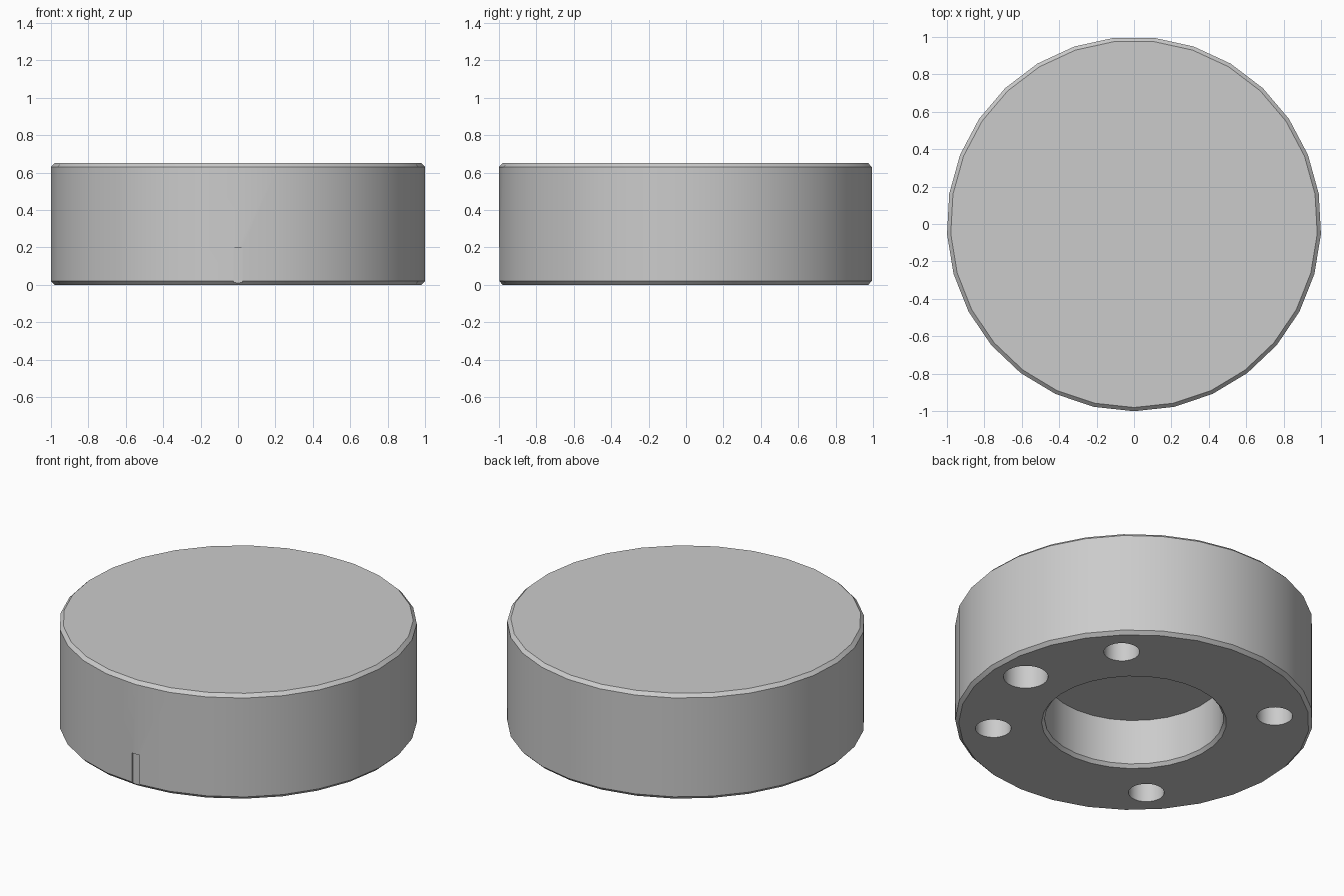
import bpy, bmesh, math

if "Cube" in bpy.data.objects:
    bpy.data.objects.remove(bpy.data.objects["Cube"])

SIDES = 29
HOLE_DEPTH = 0.3

# Disc body: revolved profile with chamfered rims and a blind bore underneath
profile = [(0, 0.3), (0.5, 0.3), (0.5, 0.02), (0.517, 0), (0.98, 0),
           (1, 0.02), (1, 0.63), (0.98, 0.65), (0, 0.65)]


def lathe(name, pts, sides, start):
    bm = bmesh.new()
    rings = []
    for r, z in pts:
        if r == 0:
            rings.append([bm.verts.new((0, 0, z))])
        else:
            rings.append([bm.verts.new((r * math.cos(start + math.tau * i / sides),
                                        r * math.sin(start + math.tau * i / sides), z))
                          for i in range(sides)])
    for a, b in zip(rings, rings[1:]):
        if len(a) == 1 or len(b) == 1:
            continue
        for i in range(sides):
            j = (i + 1) % sides
            bm.faces.new((a[i], a[j], b[j], b[i]))
    # flat discs closing the bore and the top
    bm.faces.new(rings[1])
    bm.faces.new(rings[-2])
    for ring in (rings[0], rings[-1]):
        bm.verts.remove(ring[0])
    bmesh.ops.recalc_face_normals(bm, faces=bm.faces)
    mesh = bpy.data.meshes.new(name)
    bm.to_mesh(mesh)
    bm.free()
    obj = bpy.data.objects.new(name, mesh)
    bpy.context.collection.objects.link(obj)
    return obj


def cut(target, cutter):
    cutter.hide_render = True
    mod = target.modifiers.new("cut", "BOOLEAN")
    mod.operation = "DIFFERENCE"
    mod.solver = "EXACT"
    mod.object = cutter
    bpy.ops.object.select_all(action="DESELECT")
    target.select_set(True)
    bpy.context.view_layer.objects.active = target
    bpy.ops.object.modifier_apply(modifier=mod.name)
    bpy.data.objects.remove(cutter)


body = lathe("disc_body", profile, SIDES, -math.pi / 2)

# Four bolt holes plus one larger locating hole in the underside
for angle, radius in [(45, 0.1), (135, 0.1), (225, 0.1), (315, 0.1), (0, 0.125)]:
    a = math.radians(angle)
    bpy.ops.mesh.primitive_cylinder_add(
        vertices=28, radius=radius, depth=2 * HOLE_DEPTH,
        location=(0.79 * math.cos(a), 0.79 * math.sin(a), 0))
    cut(body, bpy.context.object)

# Shallow index groove at the lower front
bpy.ops.mesh.primitive_cube_add(size=1, location=(0, -1.04, 0.05))
groove = bpy.context.object
groove.scale = (0.05, 0.1, 0.3)
cut(body, groove)

# Smooth walls, crisp edges
body.select_set(True)
bpy.context.view_layer.objects.active = body
bpy.ops.object.shade_smooth_by_angle(angle=math.radians(30))
